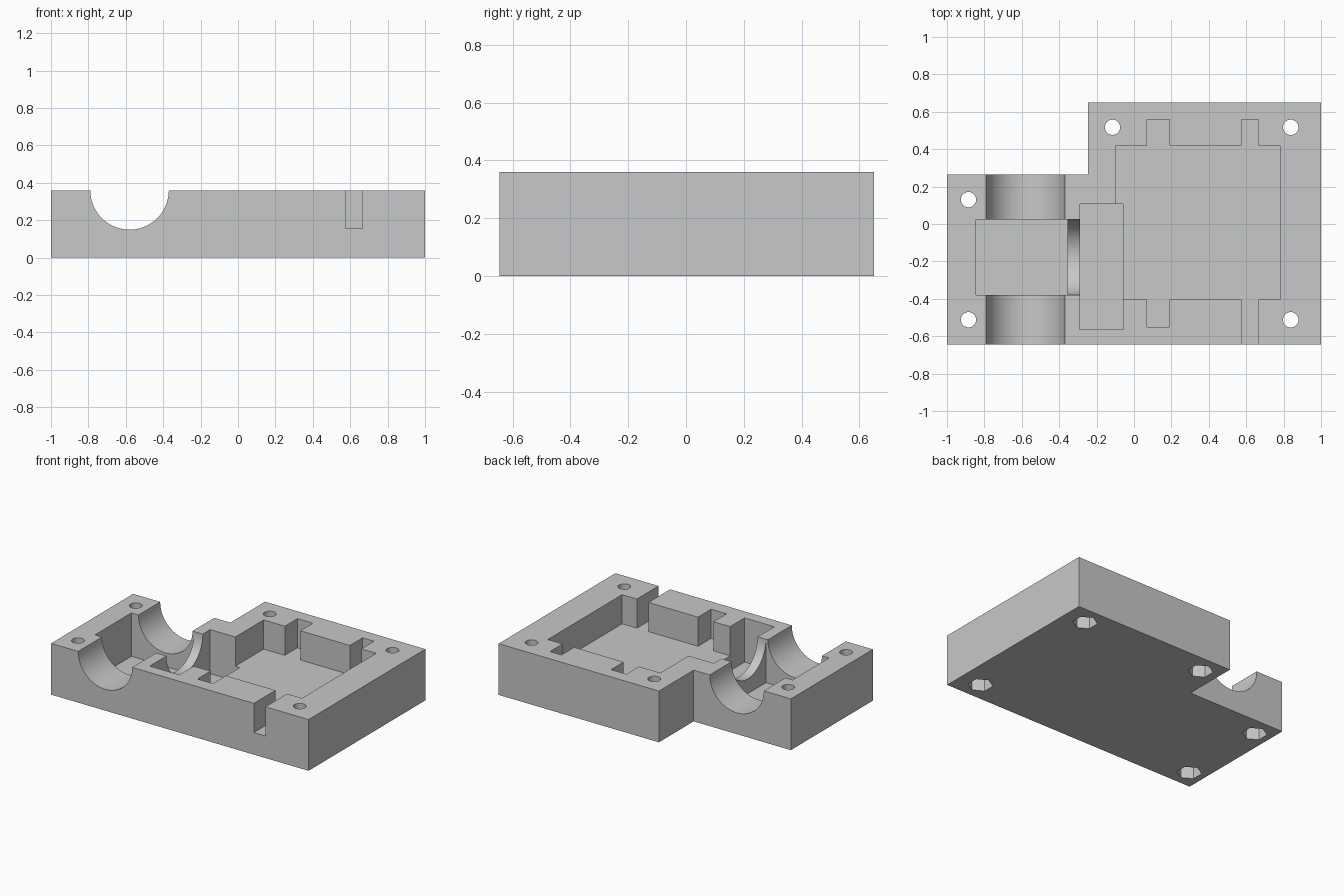
import bpy, bmesh, math
from mathutils import Matrix

if "Cube" in bpy.data.objects:
    bpy.data.objects.remove(bpy.data.objects["Cube"])

H = 0.36        # block height
OVER = 0.5      # cutters reach above the top face

grey = bpy.data.materials.new("light grey")
grey.diffuse_color = (0.58, 0.58, 0.58, 1)
grey.use_nodes = True
grey.node_tree.nodes["Principled BSDF"].inputs["Base Color"].default_value = grey.diffuse_color


def prism(name, outline, z0, z1):
    """Extrude a flat outline from z0 to z1."""
    bm = bmesh.new()
    face = bm.faces.new([bm.verts.new((x, y, z0)) for x, y in outline])
    ext = bmesh.ops.extrude_face_region(bm, geom=[face])["geom"]
    for v in ext:
        if isinstance(v, bmesh.types.BMVert):
            v.co.z = z1
    return finish(name, bm)


def finish(name, bm):
    bmesh.ops.recalc_face_normals(bm, faces=bm.faces)
    me = bpy.data.meshes.new(name)
    bm.to_mesh(me)
    bm.free()
    me.materials.append(grey)
    ob = bpy.data.objects.new(name, me)
    bpy.context.collection.objects.link(ob)
    return ob


def rect(x0, x1, y0, y1):
    return [(x0, y0), (x1, y0), (x1, y1), (x0, y1)]


def circle(cx, cy, r, n, start=0.0):
    return [(cx + r * math.cos(start + math.tau * i / n),
             cy + r * math.sin(start + math.tau * i / n)) for i in range(n)]


def trough(name, axis, centre, r, a, b):
    """Horizontal cylinder centred on the top face, from a to b along axis."""
    ob = prism(name, circle(0, 0, r, 96), a, b)
    if axis == "y":   # local (x, y, z) -> (x, z, y)
        m = Matrix(((1, 0, 0, centre), (0, 0, 1, 0), (0, 1, 0, H), (0, 0, 0, 1)))
    else:             # local (x, y, z) -> (z, x, y)
        m = Matrix(((0, 0, 1, 0), (1, 0, 0, centre), (0, 1, 0, H), (0, 0, 0, 1)))
    ob.data.transform(m)
    bm = bmesh.new()
    bm.from_mesh(ob.data)
    bmesh.ops.recalc_face_normals(bm, faces=bm.faces)
    bm.to_mesh(ob.data)
    bm.free()
    return ob


# L-shaped housing block
housing = prism("housing_half", [(-1, -0.645), (1, -0.645), (1, 0.65),
                                 (-0.245, 0.65), (-0.245, 0.265), (-1, 0.265)], 0, H)

# shaft trough running front to back, and short trough between the pockets
cutters = [trough("shaft_trough", "y", -0.58, 0.21, -0.8, 0.4),
           trough("link_trough", "x", -0.178, 0.2015, -0.45, -0.2)]

# shallow main pocket with side notches and an open slot at the front
cutters.append(prism("main_pocket", [
    (-0.095, -0.405), (0.07, -0.405), (0.07, -0.55), (0.19, -0.55), (0.19, -0.405),
    (0.575, -0.405), (0.575, -0.8), (0.665, -0.8), (0.665, -0.405), (0.78, -0.405),
    (0.78, 0.42), (0.665, 0.42), (0.665, 0.56), (0.575, 0.56), (0.575, 0.42),
    (0.19, 0.42), (0.19, 0.56), (0.07, 0.56), (0.07, 0.42), (-0.095, 0.42)], 0.155, OVER))

# deep pockets
cutters.append(prism("wheel_pocket", rect(-0.845, -0.355, -0.38, 0.024), 0.055, OVER))
cutters.append(prism("middle_pocket", rect(-0.29, -0.06, -0.565, 0.106), 0.05, OVER))

# bolt holes with hexagonal nut recesses underneath
for x, y in [(-0.885, 0.13), (-0.885, -0.512), (0.838, -0.512), (0.838, 0.517), (-0.115, 0.517)]:
    cutters.append(prism("bolt_hole", circle(x, y, 0.041, 32), -0.1, OVER))
    cutters.append(prism("nut_recess", circle(x, y, 0.08, 6, math.pi / 2), -0.1, 0.1))

# cut everything out of the block, then drop the cutters
bpy.context.view_layer.objects.active = housing
housing.select_set(True)
for c in cutters:
    c.hide_render = True
    mod = housing.modifiers.new(c.name, "BOOLEAN")
    mod.operation = "DIFFERENCE"
    mod.solver = "EXACT"
    mod.object = c
    bpy.ops.object.modifier_apply(modifier=mod.name)
    bpy.data.objects.remove(c, do_unlink=True)

bpy.ops.object.shade_smooth_by_angle(angle=math.radians(30))
